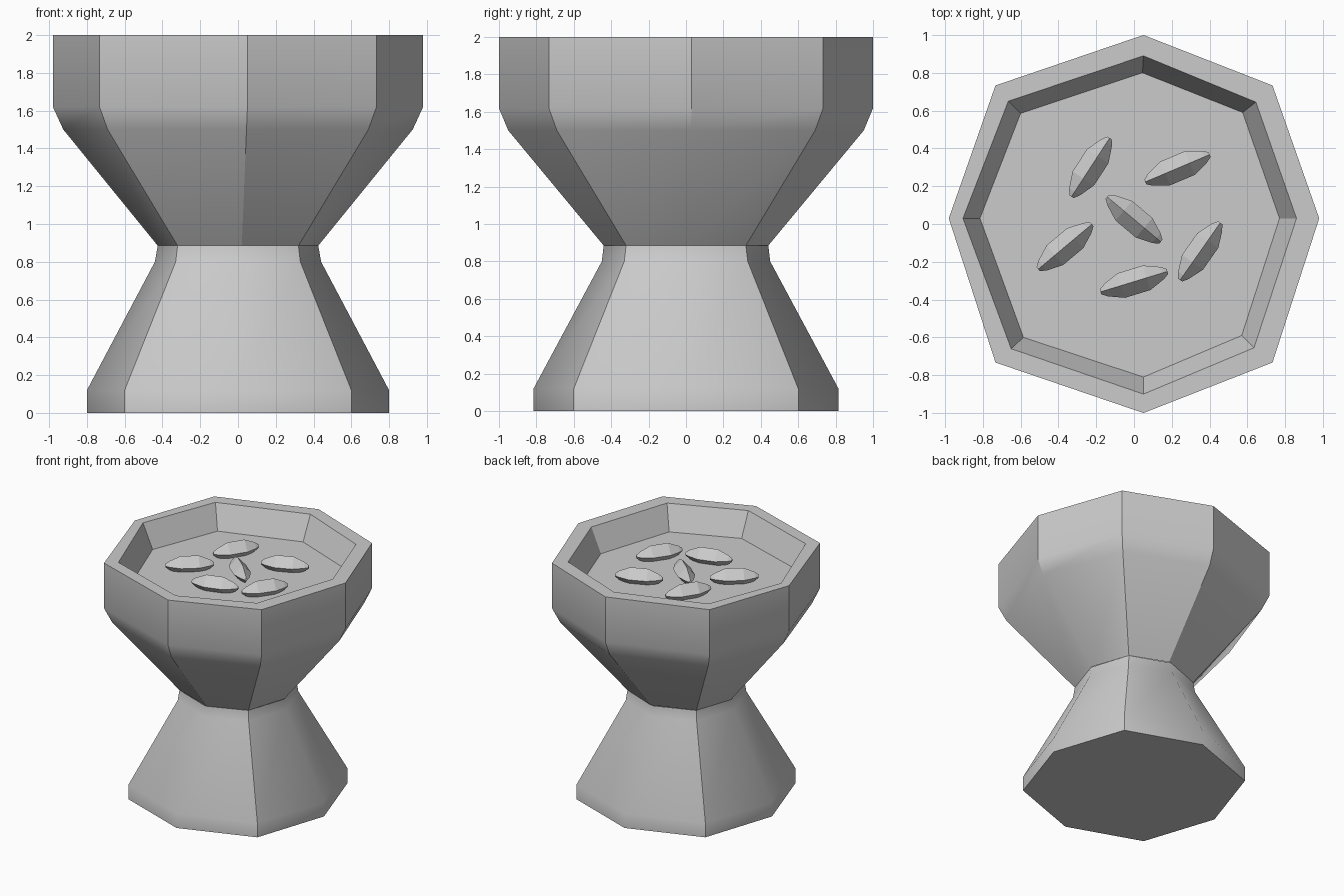
import bpy, bmesh
from math import radians
from mathutils import Matrix, Vector

if "Cube" in bpy.data.objects:
    bpy.data.objects.remove(bpy.data.objects["Cube"])


def loft(name, rings, cap_start=False, cap_end=False, smooth=None):
    """Skin a list of equal-length rings of points into one mesh object."""
    bm = bmesh.new()
    loops = [[bm.verts.new(p) for p in ring] for ring in rings]
    n = len(loops[0])
    for a, b in zip(loops, loops[1:]):
        for i in range(n):
            j = (i + 1) % n
            bm.faces.new((a[i], a[j], b[j], b[i]))
    if cap_start:
        bm.faces.new(loops[0][::-1])
    if cap_end:
        bm.faces.new(loops[-1])
    me = bpy.data.meshes.new(name)
    bm.to_mesh(me)
    bm.free()
    ob = bpy.data.objects.new(name, me)
    bpy.context.collection.objects.link(ob)
    if smooth:
        bpy.ops.object.select_all(action='DESELECT')
        ob.select_set(True)
        bpy.context.view_layer.objects.active = ob
        bpy.ops.object.shade_smooth_by_angle(angle=radians(smooth))
    return ob


def octagon(ax, ay, d, z, ox=0.0, oy=0.0):
    """Eight corners: axis points (shifted sideways by ox, oy) and diagonals."""
    return [(ax, oy, z), (d, d, z), (ox, ay, z), (-d, d, z),
            (-ax, oy, z), (-d, -d, z), (ox, -ay, z), (d, -d, z)]


# Flared pedestal
loft("pedestal", [
    octagon(0.80, 0.815, 0.60, 0.0),
    octagon(0.80, 0.815, 0.60, 0.12),
    octagon(0.44, 0.45, 0.33, 0.80),
    octagon(0.425, 0.44, 0.32, 0.885),
], cap_start=True, smooth=42)

# Bowl: outer wall, rim, sloping inner wall and floor
inner_rim = [(0.86, 0.03), (0.645, 0.645), (0.05, 0.89), (-0.665, 0.65),
             (-0.905, 0.03), (-0.65, -0.66), (0.05, -0.90), (0.635, -0.655)]
floor = [(0.77, 0.03), (0.575, 0.59), (0.045, 0.80), (-0.60, 0.585),
         (-0.815, 0.03), (-0.585, -0.6), (0.05, -0.81), (0.57, -0.59)]
loft("bowl", [
    octagon(0.425, 0.44, 0.32, 0.885, 0.02, 0.01),
    octagon(0.925, 0.95, 0.69, 1.50, 0.045, 0.025),
    octagon(0.98, 1.0, 0.733, 1.62, 0.05, 0.03),
    octagon(0.98, 1.0, 0.733, 2.0, 0.05, 0.03),
    [(x, y, 2.0) for x, y in inner_rim],
    [(x, y, 1.80) for x, y in floor],
], cap_end=True, smooth=30)

# Seeds: faceted spindles with a diamond cross-section
spindle = [(-0.185, 0.2), (-0.155, 0.5), (-0.07, 1.0),
           (0.07, 1.0), (0.155, 0.5), (0.185, 0.2)]
seeds = [(-0.23, 0.30, 57), (0.23, 0.295, 23), (0.0, 0.025, -40),
         (-0.365, -0.12, 40), (0.35, -0.145, 55), (0.0, -0.305, 17)]
for k, (x, y, angle) in enumerate(seeds, 1):
    place = Matrix.Translation((x, y, 1.85)) @ Matrix.Rotation(radians(angle), 4, 'Z')
    rings = [[place @ Vector((t, r * u, r * v)) for u, v in
              ((0.068, 0), (0, 0.075), (-0.068, 0), (0, -0.075))]
             for t, r in spindle]
    loft(f"seed_{k}", rings, cap_start=True, cap_end=True)
